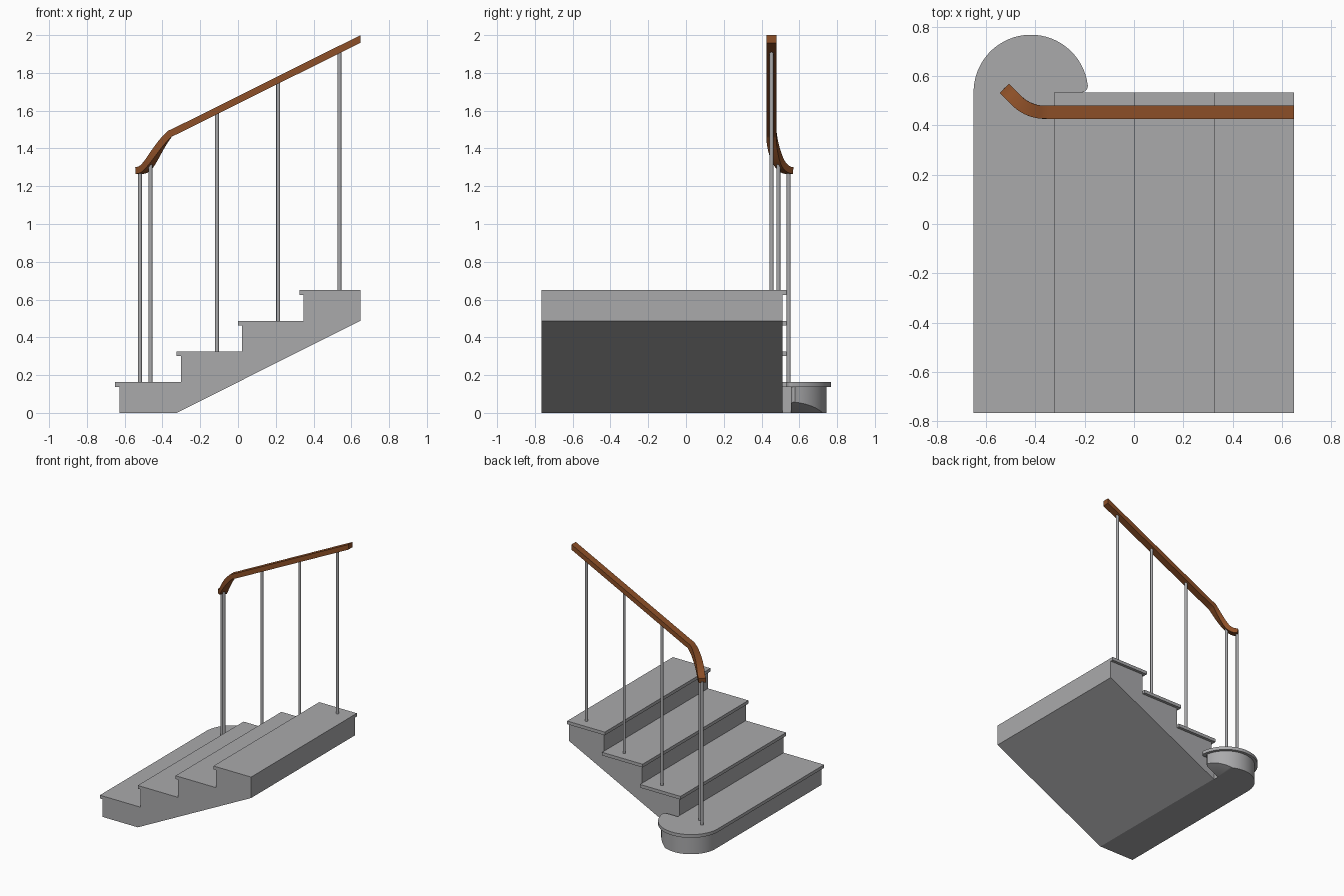
import bpy, bmesh, math
from mathutils import Vector

if "Cube" in bpy.data.objects:
    bpy.data.objects.remove(bpy.data.objects["Cube"])


def material(name, rgb):
    m = bpy.data.materials.new(name)
    m.diffuse_color = (*rgb, 1)
    m.use_nodes = True
    m.node_tree.nodes["Principled BSDF"].inputs["Base Color"].default_value = m.diffuse_color
    return m


GREY = material("stone grey", (0.40, 0.40, 0.41))
BROWN = material("wood brown", (0.27, 0.08, 0.021))


def finish(name, bm, mat, smooth=False):
    bmesh.ops.recalc_face_normals(bm, faces=bm.faces[:])
    me = bpy.data.meshes.new(name)
    bm.to_mesh(me)
    bm.free()
    me.materials.append(mat)
    ob = bpy.data.objects.new(name, me)
    bpy.context.collection.objects.link(ob)
    if smooth:
        bpy.ops.object.select_all(action='DESELECT')
        ob.select_set(True)
        bpy.context.view_layer.objects.active = ob
        bpy.ops.object.shade_smooth_by_angle(angle=math.radians(35))
    return ob


def prism(points, offset):
    """Extrude a closed 3D outline along an offset vector."""
    bm = bmesh.new()
    f = bm.faces.new([bm.verts.new(p) for p in points])
    r = bmesh.ops.extrude_face_region(bm, geom=[f])
    bmesh.ops.translate(bm, vec=offset, verts=[v for v in r["geom"] if isinstance(v, bmesh.types.BMVert)])
    return bm


def arc(cx, cy, r, a0, a1, n):
    return [(cx + r * math.cos(math.radians(a0 + (a1 - a0) * i / n)),
             cy + r * math.sin(math.radians(a0 + (a1 - a0) * i / n))) for i in range(n + 1)]


RUN, RISE, THICK, NOSE = 0.325, 0.1625, 0.025, 0.022
X0, X1, Y0, Y1 = -0.65, 0.648, -0.765, 0.51

# stepped body with sloping underside
prof = [(-0.325, 0), (X0 + NOSE, 0)]
for i in range(4):
    z = RISE * (i + 1) - THICK
    prof.append((X0 + NOSE + RUN * i, z))
    prof.append((X0 + NOSE + RUN * (i + 1) if i < 3 else X1, z))
prof.append((X1, 0.4875))
finish("stair_body", prism([(x, Y0, z) for x, z in prof], (0, Y1 - Y0, 0)), GREY)

# upper treads, overhanging the risers and the open side
for i in range(1, 4):
    xa = X0 + RUN * i
    xb = xa + RUN + NOSE if i < 3 else X1
    z = RISE * (i + 1) - THICK
    finish(f"tread_{i + 1}", prism([(xa, Y0, z), (xb, Y0, z), (xb, 0.532, z), (xa, 0.532, z)],
                                   (0, 0, THICK)), GREY)

# bottom tread with rounded end
out = [(X0, Y0), (-0.303, Y0), (-0.303, 0.533)]
out += arc(-0.215, 0.561, 0.028, -90, 0, 6)
out += arc(-0.418, 0.535, 0.232, 8, 180, 36)
finish("tread_1", prism([(x, y, RISE - THICK) for x, y in out], (0, 0, THICK)), GREY, True)

# rounded riser block under it, cut by the slope of the underside
out = [(X0 + NOSE, Y1), (-0.33, Y1), (-0.33, 0.555)]
out += arc(-0.232, 0.577, 0.022, -90, 0, 6)
out += arc(-0.418, 0.535, 0.21, 13, 180, 36)
bm = prism([(x, y, 0) for x, y in out], (0, 0, RISE - THICK))
cut = bmesh.ops.bisect_plane(bm, geom=bm.verts[:] + bm.edges[:] + bm.faces[:],
                             plane_co=(-0.325, 0, 0), plane_no=(0.5, 0, -1), clear_outer=True)
bmesh.ops.holes_fill(bm, edges=[e for e in bm.edges if e.is_boundary], sides=0)
finish("rounded_riser", bm, GREY, True)

# handrail path: straight slope, then a 45 degree turn dropping to level
R, BX, RY = 0.165, -0.36, 0.453
DROP = [(-0.36, 1.477), (-0.383, 1.454), (-0.407, 1.42), (-0.428, 1.388), (-0.463, 1.33),
        (-0.483, 1.302), (-0.498, 1.288), (-0.51, 1.284), (-0.524, 1.283)]


def rail_z(x):
    if x >= BX:
        return 1.477 + (x - BX) * 0.4985
    for (xa, za), (xb, zb) in zip(DROP, DROP[1:]):
        if x >= xb:
            return za + (zb - za) * (x - xa) / (xb - xa)
    return DROP[-1][1]


def rail_y(x):
    d = BX - x
    if d <= 0:
        return RY
    e = R * math.sin(math.pi / 4)
    return RY + R - math.sqrt(R * R - min(d, e) ** 2) + max(0, d - e)


xs = [0.648, -0.33] + [BX - 0.164 * i / 16 for i in range(17)]
path = [Vector((x, rail_y(x), rail_z(x))) for x in xs]
# soften the drop
for _ in range(2):
    path = [path[0], path[1]] + [
        Vector((p.x, p.y, (a.z + 2 * p.z + b.z) / 4)) for a, p, b in zip(path[1:], path[2:], path[3:])] + [path[-1]]

# handrail: rectangular section swept along the path
bm = bmesh.new()
rings = []
for i, p in enumerate(path):
    t = (path[min(i + 1, len(path) - 1)] - path[max(i - 1, 0)]).normalized()
    side = Vector((-t.y, t.x, 0)).normalized() * 0.0265
    up = t.cross(side).normalized() * 0.018
    if i == 0:
        up = Vector((0, 0, 0.02 if up.z > 0 else -0.02))
    rings.append([bm.verts.new(p + a * side + b * up) for a, b in ((1, 1), (-1, 1), (-1, -1), (1, -1))])
for a, b in zip(rings, rings[1:]):
    for k in range(4):
        bm.faces.new((a[k], a[(k + 1) % 4], b[(k + 1) % 4], b[k]))
bm.faces.new(rings[0])
bm.faces.new(rings[-1])
finish("handrail", bm, BROWN, True)

# balusters from tread to rail
for n, (x, step) in enumerate([(-0.519, 1), (-0.463, 1), (-0.111, 2), (0.213, 3), (0.537, 4)]):
    z0, z1 = RISE * step, rail_z(x) - 0.008
    ring = [(px, py, z0) for px, py in arc(x, rail_y(x), 0.0105, 0, 345, 23)]
    finish(f"baluster_{n + 1}", prism(ring, (0, 0, z1 - z0)), GREY, True)
